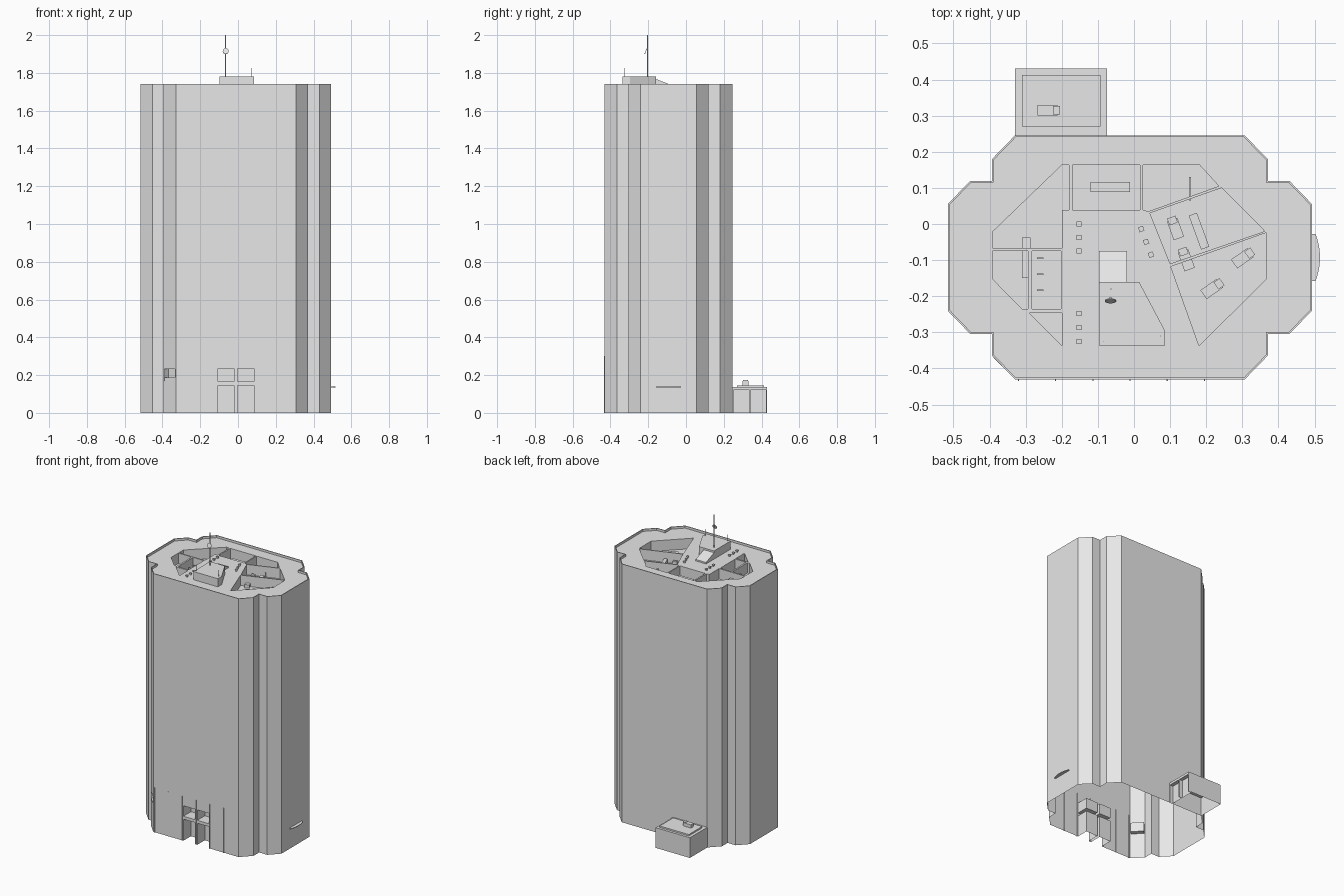
import bpy, bmesh, math
from mathutils import Vector

if "Cube" in bpy.data.objects:
    bpy.data.objects.remove(bpy.data.objects["Cube"])

TOP, ROOF, FLOOR = 1.74, 1.725, 1.655      # parapet, roof deck, sunken courts

grey = bpy.data.materials.new("plain grey")
grey.use_nodes = True
grey.diffuse_color = (0.8, 0.8, 0.8, 1)
grey.node_tree.nodes["Principled BSDF"].inputs["Base Color"].default_value = (0.8, 0.8, 0.8, 1)


def finish(name, bm):
    mesh = bpy.data.meshes.new(name)
    bm.to_mesh(mesh)
    bm.free()
    mesh.materials.append(grey)
    obj = bpy.data.objects.new(name, mesh)
    bpy.context.collection.objects.link(obj)
    return obj


def face(bm, points):
    return bm.faces.new([bm.verts.new(p) for p in points])


def at(point, z):
    return (point[0], point[1], z)


def pairs(points):
    return zip(points, points[1:] + points[:1])


def ccw(points):
    area = sum(a[0] * b[1] - b[0] * a[1] for a, b in pairs(points))
    return points if area > 0 else points[::-1]


def inset(points, t):
    """Offset a counter-clockwise outline inwards."""
    result = []
    for i, p in enumerate(points):
        p, before, after = Vector(p), Vector(points[i - 1]), Vector(points[(i + 1) % len(points)])
        d, e = (p - before).normalized(), (after - p).normalized()
        n, m = Vector((-d.y, d.x)), Vector((-e.y, e.x))
        result.append(tuple(p + (n + m) * t / (1 + n.dot(m))))
    return result


def rect(x, y, w, d, angle=0):
    c, s = math.cos(math.radians(angle)), math.sin(math.radians(angle))
    corners = [(-w / 2, -d / 2), (w / 2, -d / 2), (w / 2, d / 2), (-w / 2, d / 2)]
    return [(x + a * c - b * s, y + a * s + b * c) for a, b in corners]


def span(x0, x1, y0, y1):
    return [(x0, y0), (x1, y0), (x1, y1), (x0, y1)]


def prism(name, points, z0, z1):
    points = ccw(points)
    bm = bmesh.new()
    face(bm, [at(p, z1) for p in points])
    face(bm, [at(p, z0) for p in reversed(points)])
    for a, b in pairs(points):
        face(bm, [at(a, z0), at(b, z0), at(b, z1), at(a, z1)])
    bmesh.ops.remove_doubles(bm, verts=bm.verts, dist=1e-5)
    return finish(name, bm)


def wall(bm, a, b, height, holes=(), depth=0.0):
    """Upright sheet from a to b; holes (u0, u1, z0, z1) become recesses."""
    a, b = Vector(a), Vector(b)
    along = (b - a).normalized()
    inward = Vector((-along.y, along.x))

    def pt(u, z, d=0.0):
        return at(a + along * u + inward * d, z)

    us = sorted({0, (b - a).length, *[u for h in holes for u in h[:2]]})
    zs = sorted({0, height, *[z for h in holes for z in h[2:]]})
    for u0, u1 in zip(us, us[1:]):
        for z0, z1 in zip(zs, zs[1:]):
            u, z = (u0 + u1) / 2, (z0 + z1) / 2
            if not any(h[0] < u < h[1] and h[2] < z < h[3] for h in holes):
                face(bm, [pt(u0, z0), pt(u1, z0), pt(u1, z1), pt(u0, z1)])
    for u0, u1, z0, z1 in holes:
        face(bm, [pt(u0, z0, depth), pt(u1, z0, depth), pt(u1, z1, depth), pt(u0, z1, depth)])
        ring = [(u0, z0), (u0, z1), (u1, z1), (u1, z0)]
        for p, q in pairs(ring):
            if p[1] == q[1] == 0:
                continue                    # doorways have no floor
            face(bm, [pt(*p), pt(*q), pt(*q, depth), pt(*p, depth)])


# Tower outline, mirrored from one quarter
CX, CY = -0.0115, -0.0925
quarter = [(0.504, 0.148), (0.442, 0.212), (0.382, 0.212), (0.382, 0.272), (0.318, 0.338)]
outline = []
for sx, sy in ((1, 1), (-1, 1), (-1, -1), (1, -1)):
    step = 1 if sx == sy else -1
    outline += [(CX + sx * x, CY + sy * y) for x, y in quarter[::step]]
FRONT, CHAMFER = 14, 13
left = outline[FRONT][0]

# Tower walls, open below, with entrance recesses and a corner window
doors = [(x0 - left, x1 - left, z0, z1)
         for x0, x1 in ((-0.105, -0.02), (-0.002, 0.085))
         for z0, z1 in ((0, 0.145), (0.165, 0.235))]
bm = bmesh.new()
for i, (a, b) in enumerate(pairs(outline)):
    if i == FRONT:
        wall(bm, a, b, TOP, doors, 0.08)
    elif i == CHAMFER:
        wall(bm, a, b, TOP, [(0.004, 0.086, 0.17, 0.232)], 0.03)
    else:
        wall(bm, a, b, TOP)
inner = inset(outline, 0.005)
for (a, b), (c, d) in zip(pairs(outline), pairs(inner)):
    face(bm, [at(a, TOP), at(b, TOP), at(d, TOP), at(c, TOP)])
    face(bm, [at(c, ROOF), at(c, TOP), at(d, TOP), at(d, ROOF)])
finish("tower_walls", bm)

# Roof deck with sunken courts
courts = [
    [(-.392, -.066), (-.392, -.022), (-.2, .163), (-.18, .163), (-.18, .039), (-.2, .039), (-.2, -.066)],
    span(-.171, .017, .039, .163),
    [(.025, .163), (.182, .163), (.235, .105), (.04, .035), (.025, .039)],
    [(.044, .03), (.243, .1), (.362, -.02), (.1, -.11)],
    [(.102, -.118), (.367, -.024), (.367, -.152), (.18, -.337)],
    [(-.392, -.075), (-.293, -.075), (-.293, -.235), (-.31, -.235), (-.392, -.152)],
    span(-.282, -.202, -.235, -.075),
    [(-.29, -.246), (-.2, -.246), (-.2, -.337)],
]
bm = bmesh.new()
for loop in [inner] + courts:
    verts = [bm.verts.new(at(p, ROOF)) for p in loop]
    for a, b in pairs(verts):
        bm.edges.new((a, b))
bmesh.ops.triangle_fill(bm, use_beauty=True, edges=bm.edges[:], normal=(0, 0, 1))
for f in bm.faces:
    f.normal_update()
    if f.normal.z < 0:
        f.normal_flip()
for court in map(ccw, courts):
    face(bm, [at(p, FLOOR) for p in court])
    for a, b in pairs(court):
        face(bm, [at(a, FLOOR), at(a, ROOF), at(b, ROOF), at(b, FLOOR)])
finish("roof_deck", bm)

# Penthouse and its sloping side roof
prism("penthouse", [(-.097, -.16), (.014, -.16), (.086, -.296), (.086, -.337), (-.097, -.337)], ROOF, 1.78)
ramp = prism("sloping_roof", span(-.097, -.02, -.16, -.075), ROOF, 1.768)
for v in ramp.data.vertices:
    if v.co.z > ROOF + 0.01 and v.co.y > -0.1:
        v.co.z = 1.735

# Mast, dish and whip aerials
MX, MY = -0.065, -0.205
prism("mast", rect(MX, MY, 0.005, 0.005), 1.78, 2.0)
bpy.ops.mesh.primitive_cylinder_add(vertices=16, radius=0.016, depth=0.003,
                                    location=(MX, MY - 0.008, 1.915),
                                    rotation=(math.radians(70), 0, 0))
dish = bpy.context.object
dish.name = "dish"
dish.data.materials.append(grey)
for x, y in ((-0.085, -0.325), (0.073, -0.31), (-0.064, -0.18)):
    prism("whip_aerial", rect(x, y, 0.002, 0.002), 1.78, 1.825)

# Roof vents: a small post under a cap
vents = [(-0.152, y, 0) for y in (0, -.037, -.075, -.248, -.287, -.326)]
vents += [(0.02 + 0.0135 * i, -0.014 - 0.0355 * i, 20) for i in range(3)]
for x, y, angle in vents:
    prism("vent_post", rect(x, y, 0.009, 0.009, angle), ROOF, 1.735)
    prism("vent_cap", rect(x, y, 0.014, 0.014, angle), 1.733, 1.738)


# Cooling units: a long casing with a fan box on one end
def cooler(x, y, angle, z):
    c, s = math.cos(math.radians(angle)), math.sin(math.radians(angle))
    prism("cooler_casing", rect(x, y, 0.055, 0.03, angle), z, z + 0.022)
    prism("cooler_fan", rect(x + 0.025 * c, y + 0.025 * s, 0.02, 0.024, angle), z, z + 0.027)


for x, y, angle in ((.115, -.014, 110), (.145, -.1, 110), (.3, -.095, 35), (.215, -.18, 35)):
    cooler(x, y, angle, FLOOR)
prism("long_duct", rect(0.18, -0.02, 0.024, 0.1, 20), FLOOR, FLOOR + 0.03)
prism("side_duct", span(-.31, -.286, -.15, -.037), FLOOR, FLOOR + 0.03)
prism("plant_box", span(-.121, -.011, .088, .116), FLOOR, FLOOR + 0.035)
prism("court_pipe", span(.152, .158, .065, .13), FLOOR, FLOOR + 0.03)
for i in range(3):
    prism("small_pipe", rect(-0.26, -0.095 - 0.044 * i, 0.018, 0.004), FLOOR, FLOOR + 0.03)

# Entrance fins and side canopy
for i in range(6):
    prism("entrance_fin", rect(-0.32 + 0.103 * i, outline[FRONT][1], 0.003, 0.008), 0, 0.3)
arc = [(0.503 + 0.012 * (1 - t * t), CY + 0.065 * t) for t in (i / 5 - 1 for i in range(11))]
prism("side_canopy", [(0.492, arc[0][1])] + arc + [(0.492, arc[-1][1])], 0.135, 0.139)

# Window sill on the chamfered corner
mid = (Vector(outline[CHAMFER]) + Vector(outline[FRONT])) / 2
prism("window_sill", rect(mid.x + 0.007, mid.y + 0.007, 0.08, 0.02, -45), 0.17, 0.188)

# Rear annex, open below, with two loading bays
annex = span(-0.33, -0.075, 0.245, 0.43)
bays = [(0.006, 0.09, 0, 0.12), (0.096, 0.179, 0, 0.12)]
bm = bmesh.new()
for i, (a, b) in enumerate(pairs(annex)):
    if i > 0:
        wall(bm, a, b, 0.13, bays if i == 1 else (), 0.025)
finish("annex_walls", bm)
prism("annex_roof", annex, 0.125, 0.136)
prism("annex_roof_slab", span(-.31, -.093, .27, .413), 0.136, 0.146)
cooler(-0.24, 0.315, 0, 0.146)
